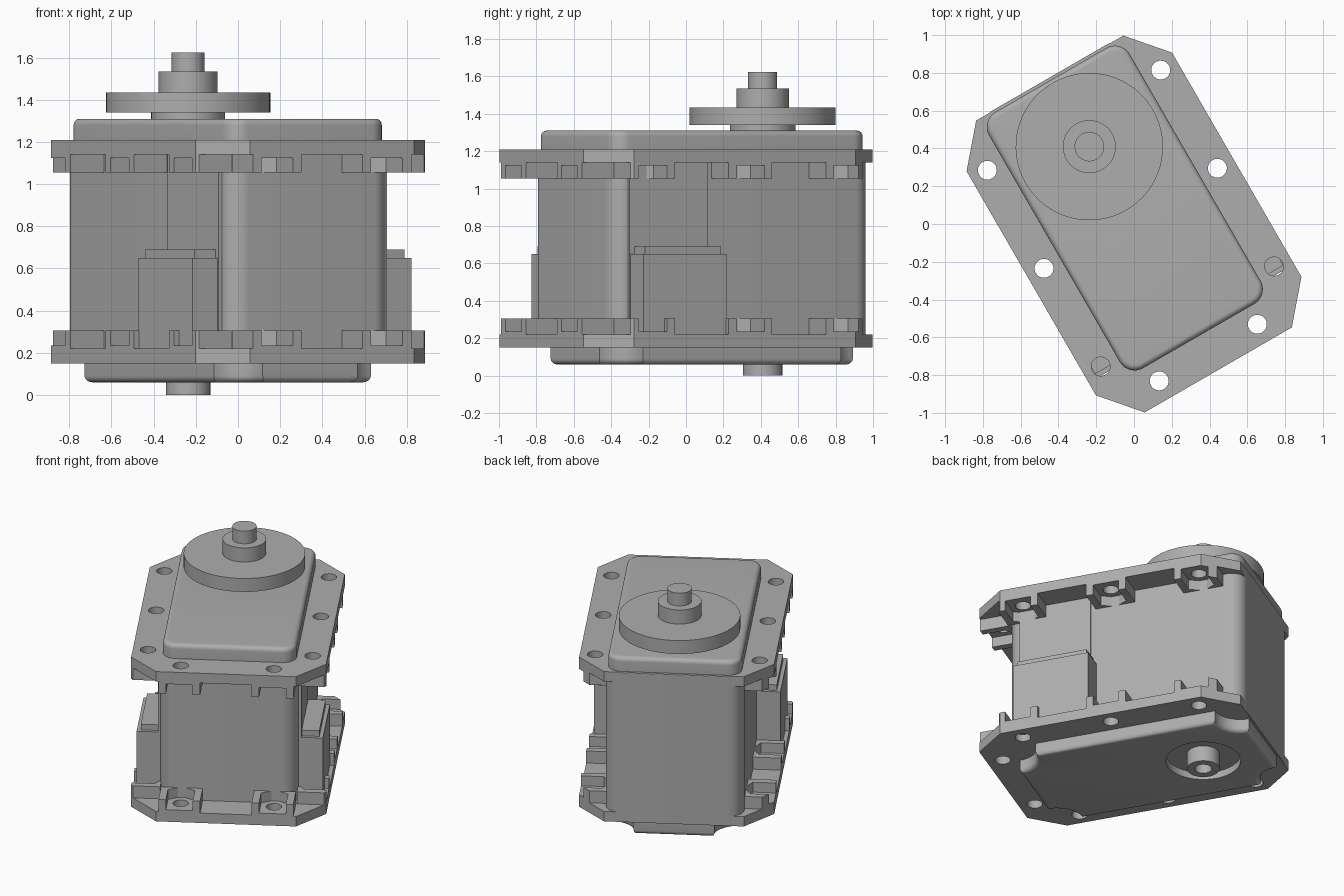
import bpy, bmesh
from math import sin, cos, asin, radians, pi

if "Cube" in bpy.data.objects:
    bpy.data.objects.remove(bpy.data.objects["Cube"], do_unlink=True)

grey = bpy.data.materials.new("plain grey")
grey.use_nodes = True
GREY = (0.42, 0.42, 0.42, 1)
grey.diffuse_color = GREY
grey.node_tree.nodes["Principled BSDF"].inputs["Base Color"].default_value = GREY
TURN = radians(30)          # the whole actuator stands turned about z


def loft(bm, rings):
    """Skin a stack of (outline, z) rings and cap both ends."""
    loops = [[bm.verts.new((x, y, z)) for x, y in pts] for pts, z in rings]
    n = len(loops[0])
    for lo, hi in zip(loops, loops[1:]):
        for i in range(n):
            j = (i + 1) % n
            bm.faces.new((lo[i], lo[j], hi[j], hi[i]))
    bm.faces.new(loops[0][::-1])
    bm.faces.new(loops[-1])


def part(name, *stacks):
    bm = bmesh.new()
    for rings in stacks:
        loft(bm, rings)
    bmesh.ops.recalc_face_normals(bm, faces=bm.faces)
    mesh = bpy.data.meshes.new(name)
    bm.to_mesh(mesh)
    bm.free()
    mesh.materials.append(grey)
    obj = bpy.data.objects.new(name, mesh)
    bpy.context.collection.objects.link(obj)
    obj.rotation_euler.z = TURN
    return obj


def boolean(obj, cutter, operation="DIFFERENCE"):
    mod = obj.modifiers.new("cut", "BOOLEAN")
    mod.object, mod.operation, mod.solver = cutter, operation, "EXACT"
    bpy.context.view_layer.objects.active = obj
    bpy.ops.object.modifier_apply(modifier=mod.name)
    bpy.data.objects.remove(cutter, do_unlink=True)


def smooth(obj):
    bpy.ops.object.select_all(action="DESELECT")
    obj.select_set(True)
    bpy.context.view_layer.objects.active = obj
    bpy.ops.object.shade_smooth_by_angle(angle=radians(35))


def prism(pts, z0, z1):
    return [(pts, min(z0, z1)), (pts, max(z0, z1))]


def block(x0, x1, y0, y1, z0, z1):
    return prism([(x0, y0), (x1, y0), (x1, y1), (x0, y1)], z0, z1)


def circle(x, y, r, n=48):
    return [(x + r * cos(2 * pi * i / n), y + r * sin(2 * pi * i / n)) for i in range(n)]


def rounded(a, y0, y1, r, inset=0, notch=False, steps=10):
    """Rectangle outline with round, or scooped, corners."""
    pts = []
    for k, (sx, sy) in enumerate([(1, 1), (-1, 1), (-1, -1), (1, -1)]):
        cx, cy = sx * a, (y1 if sy > 0 else y0)
        if notch:
            rad = r + inset
            t = asin(inset / rad)
            start, end = 1.5 * pi - t, pi + t
        else:
            cx, cy, rad = cx - sx * r, cy - sy * r, r - inset
            start, end = 0, pi / 2
        for i in range(steps + 1):
            ang = k * pi / 2 + start + (end - start) * i / steps
            pts.append((cx + rad * cos(ang), cy + rad * sin(ang)))
    return pts


def cover(z_in, z_out, edge, **shape):
    """Shell stack whose outer rim is rounded over."""
    s = 1 if z_out > z_in else -1
    rings = [(rounded(**shape), z_in)]
    for i in range(7):
        a = pi / 2 * i / 6
        rings.append((rounded(inset=edge * (1 - cos(a)), **shape),
                      z_out - s * edge * (1 - sin(a))))
    return rings


# Main case and its top cover
smooth(part("main_case", prism(rounded(0.445, -0.70, 0.895, 0.1), 0.152, 1.208)))
smooth(part("top_cover", cover(1.2, 1.31, 0.03, a=0.43, y0=-0.685, y1=0.88, r=0.09)))

# Bottom cover with scooped corners and a round well for the rear boss
AXLE = 0.473
bottom = part("bottom_cover", cover(0.16, 0.06, 0.03, a=0.43, y0=-0.685, y1=0.88,
                                    r=0.17, notch=True))
boolean(bottom, part("well_cutter", prism(circle(0, AXLE, 0.24), 0.0, 0.11)))
smooth(bottom)
boss = part("rear_boss", prism(circle(0, AXLE, 0.105), 0.0, 0.13))
boolean(boss, part("bore_cutter", prism(circle(0, AXLE, 0.055), -0.05, 0.08)))
smooth(boss)

# Output horn: stacked discs
for name, r, z0, z1 in [("horn_collar", 0.175, 1.30, 1.345), ("horn_disc", 0.39, 1.34, 1.435),
                        ("horn_hub", 0.14, 1.43, 1.535), ("horn_tip", 0.078, 1.53, 1.625)]:
    smooth(part(name, prism(circle(0, AXLE, r, 64), z0, z1)))

# Mounting holes: position and the direction in which each nut pocket opens
HOLES = [(s * 0.53, y, s, 0) for s in (-1, 1) for y in (-0.565, 0.035, 0.635)]
HOLES += [(s * 0.3, -0.786, 0, -1) for s in (-1, 1)]
X, Y, XC, YC = 0.628, 0.892, 0.45, 0.685
OCTAGON = [(X, -YC), (X, YC), (XC, Y), (-XC, Y), (-X, YC), (-X, -YC), (-XC, -Y), (XC, -Y)]


def placed(hole, pts):
    """Turn (outward, sideways) points to face a hole's opening."""
    x, y, dx, dy = hole
    return [(x + o * dx - s * dy, y + o * dy + s * dx) for o, s in pts]


WALL = [(-0.09, -0.134), (0.2, -0.134), (0.2, 0.134), (-0.09, 0.134)]
POCKET = [(-0.1, 0), (-0.05, -0.0866), (0.3, -0.0866), (0.3, 0.0866), (-0.05, 0.0866)]


def flange(name, z, s):
    """Thin plate with walled nut pockets on its inner side."""
    bores = [prism(circle(x, y, 0.05, 32), z - 0.3, z + 0.3) for x, y, *_ in HOLES]
    plate = part(name + "_flange", prism(OCTAGON, z, z + s * 0.07))
    boolean(plate, part("bore_cutter", *bores))
    walls = part(name + "_nut_pockets",
                 *[prism(placed(h, WALL), z + s * 0.065, z + s * 0.155) for h in HOLES])
    boolean(walls, part("outline_cutter", prism(OCTAGON, z - 0.4, z + 0.4)), "INTERSECT")
    boolean(walls, part("pocket_cutter",
                        *[prism(placed(h, POCKET), z + s * 0.085, z + s * 0.3) for h in HOLES]))
    boolean(walls, part("bore_cutter", *bores))
    smooth(plate)
    smooth(walls)


flange("lower", 0.15, 1)
flange("upper", 1.21, -1)

# Connector sockets on both long sides, with a lid step and a cover plate above
for side, s in (("left", 1), ("right", -1)):
    part(side + "_connector", block(s * 0.43, s * 0.6, -0.608, -0.095, 0.2, 0.65))
    part(side + "_connector_lid", block(s * 0.43, s * 0.575, -0.585, -0.115, 0.64, 0.69))
    part(side + "_cover_plate", block(s * 0.43, s * 0.462, -0.615, -0.13, 0.2, 1.15))
